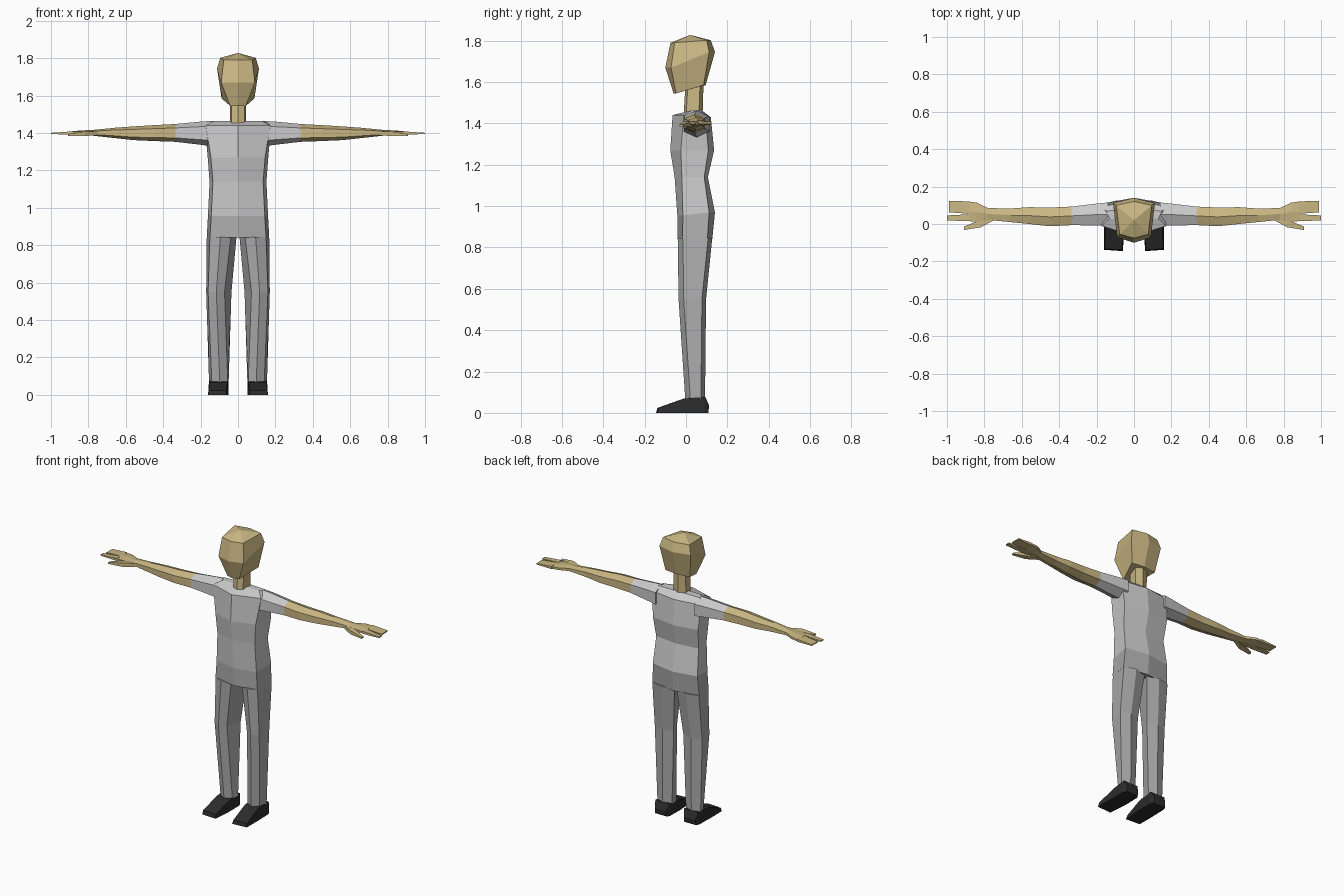
import bpy, bmesh


def material(name, rgb):
    m = bpy.data.materials.new(name)
    m.diffuse_color = (*rgb, 1)
    return m


skin = material("skin", (0.60, 0.48, 0.23))
cloth = material("trouser_cloth", (0.42, 0.42, 0.42))
leather = material("shoe_leather", (0.025, 0.025, 0.025))


def loft(name, rings, mat=None, tips=(None, None), mirror=False):
    """Skin a list of point rings; each end closes flat or to a tip point."""
    bm = bmesh.new()
    vs = [[bm.verts.new(p) for p in r] for r in rings]
    n = len(vs[0])
    for a, b in zip(vs, vs[1:]):
        for i in range(n):
            j = (i + 1) % n
            bm.faces.new((a[i], a[j], b[j], b[i]))
    for ring, tip in ((vs[0], tips[0]), (vs[-1], tips[1])):
        if tip:
            t = bm.verts.new(tip)
            for i in range(n):
                bm.faces.new((ring[i], ring[(i + 1) % n], t))
        else:
            bm.faces.new(ring)
    bmesh.ops.recalc_face_normals(bm, faces=bm.faces)
    me = bpy.data.meshes.new(name)
    bm.to_mesh(me)
    bm.free()
    ob = bpy.data.objects.new(name, me)
    bpy.context.collection.objects.link(ob)
    if mat:
        me.materials.append(mat)
    if mirror:
        ob.modifiers.new("mirror", 'MIRROR')
    return ob


def body(zf, zb, yf, fx, yfc, bx, ybc, yb):
    """Six-sided body ring: narrow front, wider back, ridged centre lines."""
    return [(0, yf, zf), (fx, yfc, zf), (bx, ybc, zb),
            (0, yb, zb), (-bx, ybc, zb), (-fx, yfc, zf)]


def leg(z, yf, yb, fo, bo, fi, bi):
    """Six-sided leg ring from front/back depth and outer/inner widths."""
    m = (fo + fi) / 2
    return [(fi, yf + .025, z), (m, yf, z), (fo, yf + .025, z),
            (bo, yb - .02, z), ((bo + bi) / 2, yb, z), (bi, yb - .02, z)]


def arm(x, y0, y1, z0, z1):
    """Six-sided arm ring with a ridge on top and underneath."""
    c, h = (y0 + y1) / 2, (z1 - z0) * .22
    return [(x, c, z1), (x, y1, z1 - h), (x, y1, z0 + h),
            (x, c, z0), (x, y0, z0 + h), (x, y0, z1 - h)]


def slab(x, y0, y1, z0, z1, skew=0):
    """Four-sided ring for the flat fingers."""
    return [(x, y0, z0), (x + skew, y1, z0), (x + skew, y1, z1), (x, y0, z1)]


# head and neck
loft("head", [
    body(1.545, 1.585, -.060, .042, -.048, .088, .085, .095),
    body(1.67, 1.745, -.100, .090, -.072, .112, .112, .140),
    body(1.79, 1.802, -.075, .076, -.055, .095, .100, .120),
], skin, tips=((0, .02, 1.565), (0, .02, 1.828)))
loft("neck", [
    body(1.43, 1.43, -.012, .035, .000, .044, .062, .080),
    body(1.60, 1.60, -.002, .035, .010, .043, .068, .085),
], skin)

# shirt
loft("shirt_torso", [
    body(.955, .97, -.042, .143, -.015, .160, .112, .140),
    body(1.14, 1.14, -.055, .134, -.020, .152, .088, .106),
    body(1.27, 1.27, -.076, .145, -.025, .162, .108, .136),
    body(1.44, 1.43, -.065, .172, -.010, .176, .095, .120),
    [(0, .03, 1.464), (.13, .03, 1.464), (.15, .07, 1.462),
     (0, .075, 1.464), (-.15, .07, 1.462), (-.13, .03, 1.464)],
])
loft("shirt_sleeve", [
    arm(.14, -.012, .115, 1.330, 1.464),
    arm(.19, -.008, .110, 1.336, 1.462),
    arm(.335, -.006, .093, 1.353, 1.448),
], mirror=True)

# bare arms and hands
loft("forearm", [
    arm(.335, -.006, .093, 1.353, 1.448),
    arm(.45, -.012, .088, 1.357, 1.442),
    arm(.56, .000, .090, 1.362, 1.435),
    arm(.66, .010, .083, 1.373, 1.428),
    arm(.78, .022, .085, 1.386, 1.416),
    arm(.84, .014, .114, 1.389, 1.414),
    arm(.89, .015, .121, 1.391, 1.409),
], skin, mirror=True)
loft("outer_fingers", [slab(.88, .055, .121, 1.392, 1.409),
                       slab(.99, .062, .123, 1.394, 1.401, -.002)],
     skin, mirror=True)
loft("index_finger", [slab(.88, .015, .052, 1.392, 1.409),
                      slab(1.0, .019, .046, 1.394, 1.401)],
     skin, mirror=True)
loft("thumb", [slab(.75, .020, .045, 1.388, 1.410),
               slab(.82, -.018, .022, 1.384, 1.408),
               slab(.91, -.032, -.014, 1.384, 1.394)],
     skin, mirror=True)

# trousers
loft("trouser_hips", [
    body(.955, .97, -.042, .143, -.015, .160, .112, .140),
    body(.84, .84, -.040, .150, -.017, .167, .103, .127),
], cloth)
loft("trouser_leg", [
    leg(.845, -.040, .127, .150, .167, .038, .008),
    leg(.55, -.036, .097, .160, .170, .072, .035),
    leg(.07, -.004, .092, .140, .155, .055, .050),
], cloth, mirror=True)

# shoes
loft("shoe", [
    [(.060, -.145, 0), (.160, -.138, 0), (.158, -.132, .024), (.064, -.138, .024)],
    [(.050, -.015, 0), (.160, -.015, 0), (.150, -.012, .069), (.055, -.012, .069)],
    [(.052, .090, 0), (.157, .090, 0), (.155, .093, .078), (.052, .093, .078)],
    [(.062, .108, 0), (.148, .108, 0), (.145, .112, .035), (.064, .112, .035)],
], leather, mirror=True)
